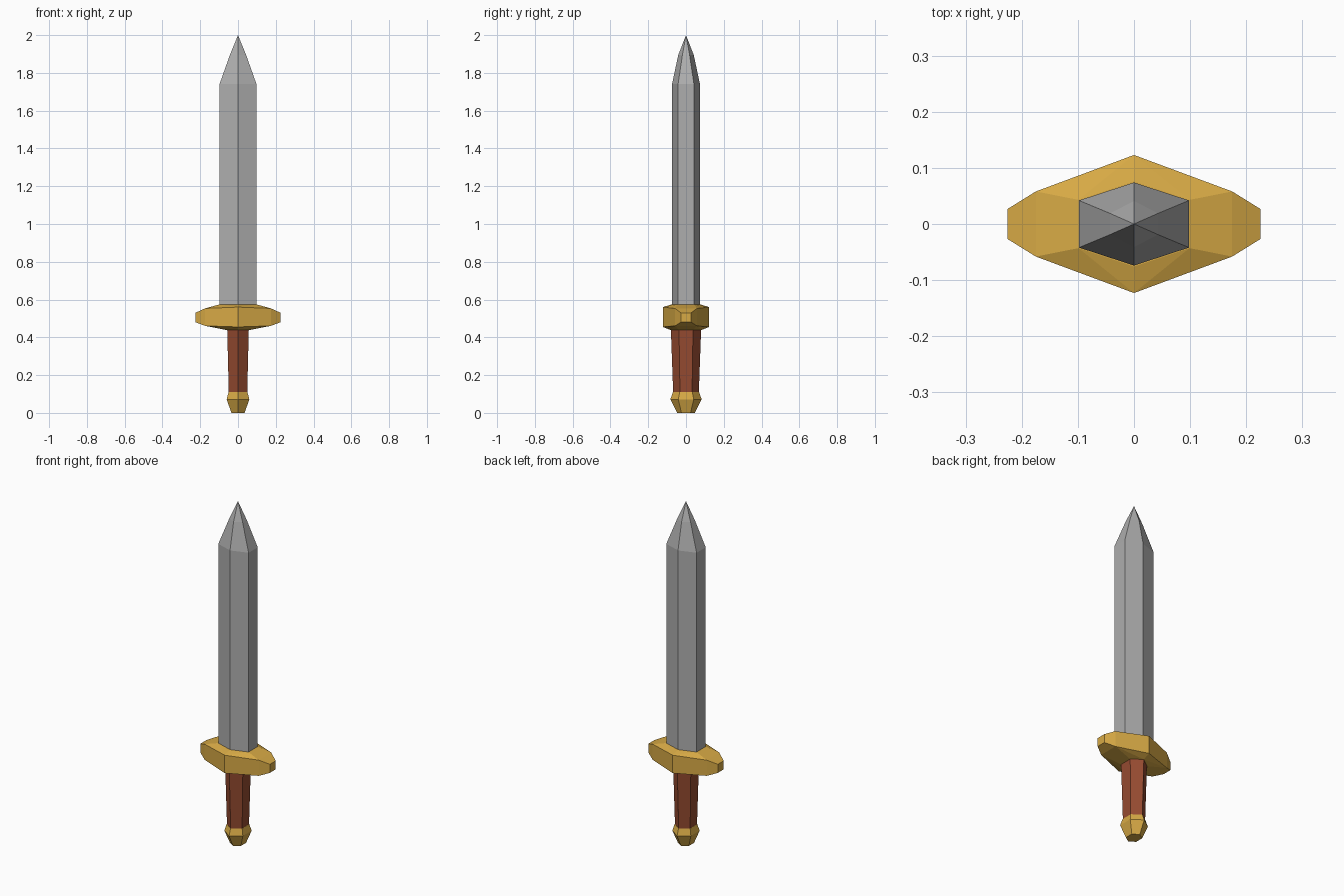
import bpy, bmesh

if "Cube" in bpy.data.objects:
    bpy.data.objects.remove(bpy.data.objects["Cube"])


def material(name, color):
    m = bpy.data.materials.new(name)
    m.diffuse_color = (*color, 1)
    m.use_nodes = True
    m.node_tree.nodes["Principled BSDF"].inputs["Base Color"].default_value = m.diffuse_color
    return m


gold = material("gold", (0.68, 0.40, 0.06))
leather = material("leather", (0.30, 0.07, 0.03))
steel = material("steel", (0.42, 0.42, 0.42))


def hexagon(x, y_edge, y_ridge, z):
    return [(x, -y_edge, z), (x, y_edge, z), (0, y_ridge, z),
            (-x, y_edge, z), (-x, -y_edge, z), (0, -y_ridge, z)]


def finish(bm, name, mat):
    bmesh.ops.recalc_face_normals(bm, faces=bm.faces[:])
    mesh = bpy.data.meshes.new(name)
    bm.to_mesh(mesh)
    bm.free()
    mesh.materials.append(mat)
    obj = bpy.data.objects.new(name, mesh)
    bpy.context.collection.objects.link(obj)


def loft(name, sections, mat, tip=None):
    """Join hexagonal sections (x, y_edge, y_ridge, z), closed by a cap or a tip."""
    bm = bmesh.new()
    rings = [[bm.verts.new(p) for p in hexagon(*s)] for s in sections]
    for a, b in zip(rings, rings[1:]):
        for i in range(6):
            j = (i + 1) % 6
            bm.faces.new((a[i], a[j], b[j], b[i]))
    bm.faces.new(rings[0][::-1])
    if tip is None:
        bm.faces.new(rings[-1])
    else:
        v = bm.verts.new((0, 0, tip))
        for i in range(6):
            bm.faces.new((rings[-1][i], rings[-1][(i + 1) % 6], v))
    finish(bm, name, mat)


# Pommel, grip and blade
loft("pommel", [(0.035, 0.024, 0.047, 0), (0.06, 0.041, 0.083, 0.072),
                (0.05, 0.033, 0.069, 0.11)], gold)
loft("grip", [(0.049, 0.032, 0.068, 0.11), (0.057, 0.037, 0.08, 0.44)], leather)
loft("blade", [(0.098, 0.042, 0.074, 0.57), (0.098, 0.042, 0.074, 1.74),
               (0.043, 0.019, 0.041, 1.895)], steel, tip=2.0)

# Crossguard: faceted hull between the blade base and the grip top
points = hexagon(0.099, 0.043, 0.076, 0.574) + hexagon(0.057, 0.037, 0.08, 0.438)
outline = [(0, 0.123, 0.455, 0.56), (0.175, 0.058, 0.461, 0.553),
           (0.225, 0.027, 0.48, 0.53)]
for x, y, z_low, z_high in outline:
    points += [(sx * x, sy * y, z) for sx in ((1, -1) if x else (1,))
               for sy in (1, -1) for z in (z_low, z_high)]
bm = bmesh.new()
for p in points:
    bm.verts.new(p)
bmesh.ops.convex_hull(bm, input=bm.verts[:])
bmesh.ops.dissolve_limit(bm, angle_limit=0.05, verts=bm.verts[:], edges=bm.edges[:])
finish(bm, "crossguard", gold)
